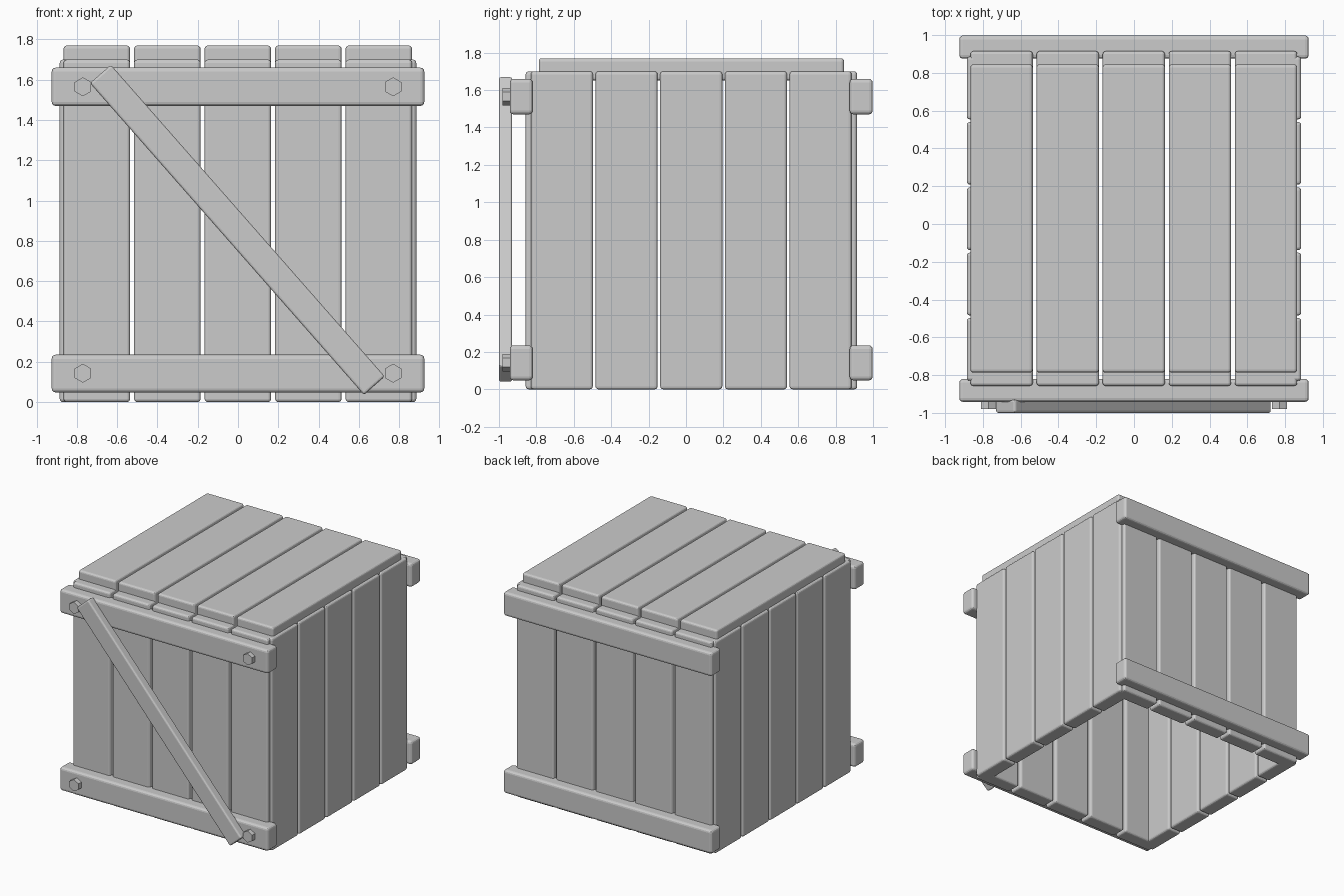
import bpy, bmesh, math
from mathutils import Matrix

if "Cube" in bpy.data.objects:
    bpy.data.objects.remove(bpy.data.objects["Cube"])


def finish(name, bm, bevel, segments, loc=(0, 0, 0), tilt=0.0):
    """Turn a bmesh into an object with rounded edges."""
    mesh = bpy.data.meshes.new(name)
    bm.to_mesh(mesh)
    bm.free()
    obj = bpy.data.objects.new(name, mesh)
    bpy.context.collection.objects.link(obj)
    obj.location = loc
    obj.rotation_euler = (0, tilt, 0)
    if bevel:
        mod = obj.modifiers.new("rounded_edges", 'BEVEL')
        mod.width = bevel
        mod.segments = segments
    return obj


def board(name, x, y, z, bevel=0.016, tilt=0.0):
    """Box spanning the (min, max) ranges, with softened edges."""
    size = [b - a for a, b in (x, y, z)]
    centre = [(a + b) / 2 for a, b in (x, y, z)]
    bm = bmesh.new()
    bmesh.ops.create_cube(bm, size=1)
    bmesh.ops.scale(bm, vec=size, verts=bm.verts)
    return finish(name, bm, bevel, 3, centre, tilt)


WALL = 0.12     # plank thickness
TOP = 1.70      # wall height

for i in range(-2, 3):
    # Front, back and lid planks share the same spacing across x
    cx = 0.35 * i - 0.001
    span = (cx - 0.165, cx + 0.165)
    board(f"front_plank_{i + 3}", span, (-0.857, -0.857 + WALL), (0, TOP))
    board(f"back_plank_{i + 3}", span, (0.915 - WALL, 0.915), (0, TOP))
    board(f"lid_plank_{i + 3}", span, (-0.787, 0.845), (1.77 - WALL, 1.77))

    # Side planks on both sides
    cy = 0.028 + 0.346 * i
    for side, label in ((-1, "left"), (1, "right")):
        xs = sorted((side * 0.885, side * (0.885 - WALL)))
        board(f"{label}_plank_{i + 3}", xs, (cy - 0.166, cy + 0.166), (0, TOP))

# Horizontal battens, front and back
for label, z in (("lower", (0.048, 0.235)), ("upper", (1.47, 1.66))):
    board(f"front_batten_{label}", (-0.925, 0.925), (-0.942, -0.82), z, 0.02)
    board(f"back_batten_{label}", (-0.925, 0.925), (0.875, 0.998), z, 0.02)

# Diagonal brace across the front
board("diagonal_brace", (-1.033, 1.027), (-1.0, -0.93), (0.786, 0.924),
      0.012, math.atan2(1.5475, 1.36))

# Hexagonal bolt heads on the front battens, corners pointing up and down
for x in (-0.77, 0.77):
    for z in (0.143, 1.565):
        bm = bmesh.new()
        bmesh.ops.create_cone(bm, cap_ends=True, segments=6,
                              radius1=0.047, radius2=0.047, depth=0.05)
        up = max(bm.verts, key=lambda v: v.co.y).co.y
        if up < 0.046:
            bmesh.ops.rotate(bm, verts=bm.verts,
                             matrix=Matrix.Rotation(math.pi / 6, 3, 'Z'))
        bmesh.ops.rotate(bm, verts=bm.verts,
                         matrix=Matrix.Rotation(math.pi / 2, 3, 'X'))
        finish("bolt_head", bm, 0, 1, (x, -0.955, z))
